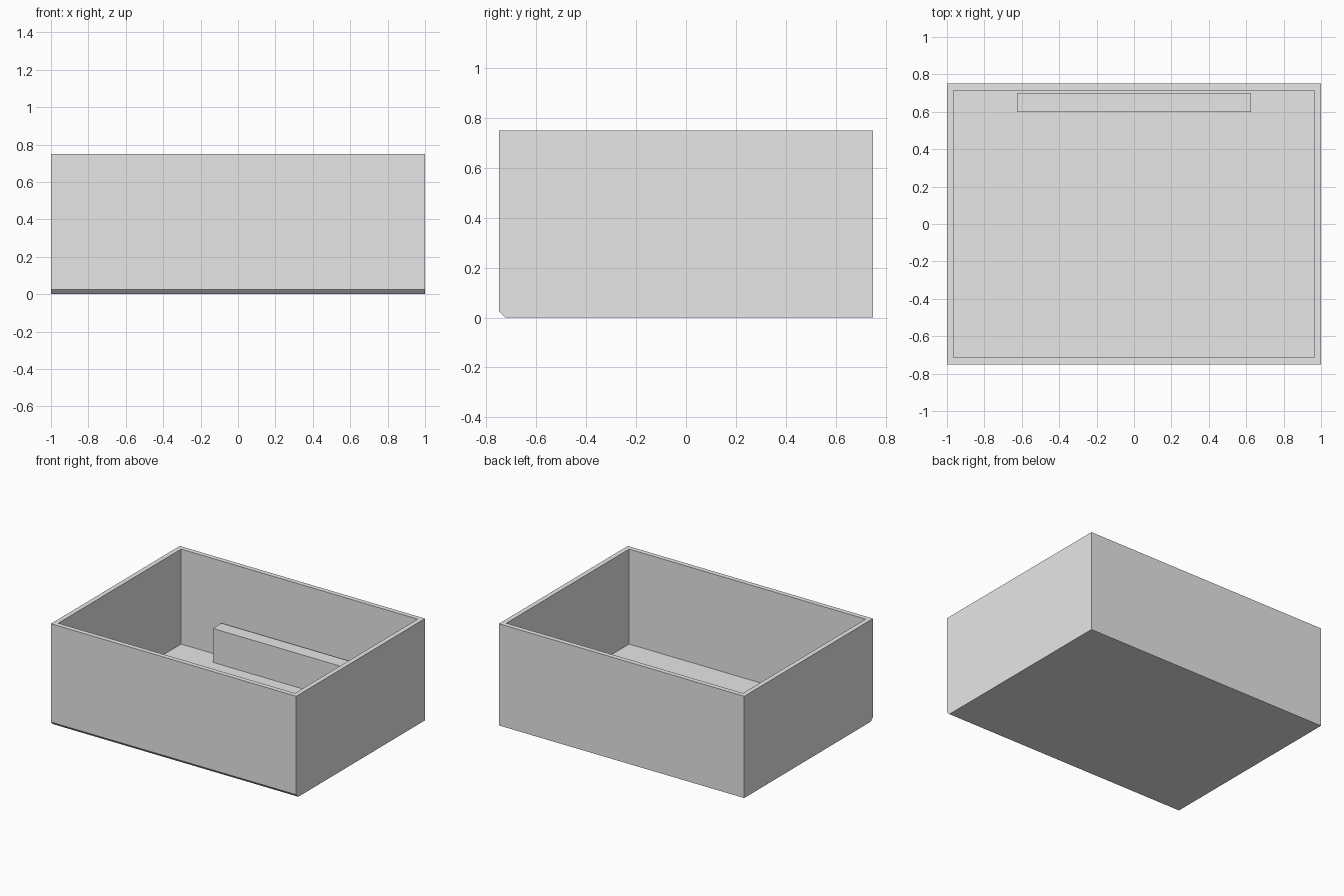
import bpy
import bmesh

default_cube = bpy.data.objects.get("Cube")
if default_cube:
    bpy.data.objects.remove(default_cube, do_unlink=True)

WIDTH, DEPTH, HEIGHT = 2.0, 1.5, 0.75
WALL = 0.05
CHAMFER = 0.025

grey = bpy.data.materials.new("plain grey")
grey.use_nodes = True
grey.diffuse_color = (0.8, 0.8, 0.8, 1)
grey.node_tree.nodes["Principled BSDF"].inputs["Base Color"].default_value = grey.diffuse_color


def add_box(bm, size, centre):
    """Add a box of the given size to the mesh."""
    verts = bmesh.ops.create_cube(bm, size=1)["verts"]
    bmesh.ops.scale(bm, vec=size, verts=verts)
    bmesh.ops.translate(bm, vec=centre, verts=verts)


def finish(name, bm):
    """Turn the mesh into a grey object."""
    mesh = bpy.data.meshes.new(name)
    bm.to_mesh(mesh)
    bm.free()
    mesh.materials.append(grey)
    obj = bpy.data.objects.new(name, mesh)
    bpy.context.collection.objects.link(obj)
    return obj


# Open tray: inset the top face for the rim, then sink it to the floor
bm = bmesh.new()
add_box(bm, (WIDTH, DEPTH, HEIGHT), (0, 0, HEIGHT / 2))
top = max(bm.faces, key=lambda f: f.calc_center_median().z)
bmesh.ops.inset_region(bm, faces=[top], thickness=WALL)
sunk = bmesh.ops.extrude_discrete_faces(bm, faces=[top])["faces"]
bmesh.ops.translate(bm, vec=(0, 0, WALL - HEIGHT), verts=sunk[0].verts)

# Chamfer along the lower front edge
front_edge = [e for e in bm.edges
              if all(v.co.z < 0.01 and v.co.y < -DEPTH / 2 + 0.01 for v in e.verts)]
bmesh.ops.bevel(bm, geom=front_edge, offset=CHAMFER, segments=1, affect='EDGES')
bmesh.ops.recalc_face_normals(bm, faces=bm.faces)
finish("tray", bm)

# Raised ledge on the floor against the back wall
ledge_size = (1.25, 0.1, 0.25)
bm = bmesh.new()
add_box(bm, ledge_size, (0, DEPTH / 2 - WALL - ledge_size[1] / 2, WALL + ledge_size[2] / 2))
finish("back_ledge", bm)
